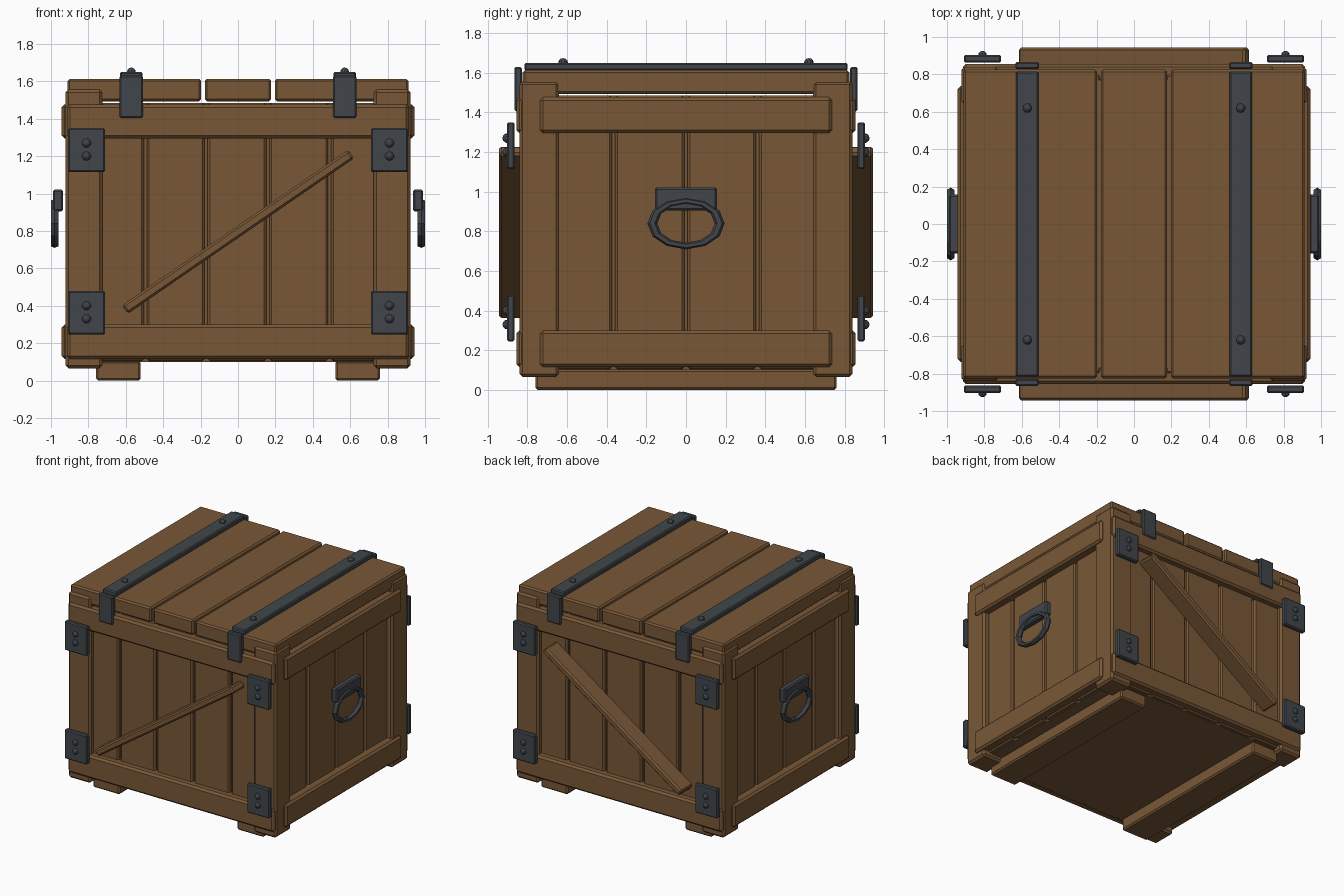
import bpy, bmesh, math
from mathutils import Matrix, Vector

if "Cube" in bpy.data.objects:
    bpy.data.objects.remove(bpy.data.objects["Cube"])


def material(name, rgb):
    m = bpy.data.materials.new(name)
    m.diffuse_color = (*rgb, 1)
    m.use_nodes = True
    m.node_tree.nodes["Principled BSDF"].inputs["Base Color"].default_value = m.diffuse_color
    return m


WOOD = material("brown wood", (0.19, 0.097, 0.038))
METAL = material("dark iron", (0.052, 0.061, 0.069))


def finish(name, bm, mat):
    me = bpy.data.meshes.new(name)
    bmesh.ops.recalc_face_normals(bm, faces=bm.faces)
    bm.to_mesh(me)
    bm.free()
    me.materials.append(mat)
    ob = bpy.data.objects.new(name, me)
    bpy.context.collection.objects.link(ob)
    return ob


def box(name, x, y, z, mat=WOOD, bevel=0.012, tilt=0):
    """Bevelled box from (min, max) ranges, optionally tilted in the xz plane."""
    lo, hi = [Vector(v) for v in zip(x, y, z)]
    bm = bmesh.new()
    bmesh.ops.create_cube(bm, size=1, matrix=Matrix.Diagonal((*(hi - lo), 1)))
    if bevel:
        bmesh.ops.bevel(bm, geom=bm.edges[:], offset=bevel, segments=1,
                        affect='EDGES', profile=0.5)
    m = Matrix.Translation((lo + hi) / 2) @ Matrix.Rotation(-tilt, 4, 'Y')
    bmesh.ops.transform(bm, matrix=m, verts=bm.verts)
    return finish(name, bm, mat)


def span(s, a, b):
    return tuple(sorted((s * a, s * b)))


def rivet(name, pos, direction, height=0.026, r=0.025):
    """Low domed bolt head pointing along direction."""
    bm = bmesh.new()
    bmesh.ops.create_uvsphere(bm, u_segments=10, v_segments=6, radius=r)
    rot = Vector(direction).to_track_quat('Z', 'Y').to_matrix().to_4x4()
    m = Matrix.Translation(pos) @ rot @ Matrix.Diagonal((1, 1, height / r, 1))
    bmesh.ops.transform(bm, matrix=m, verts=bm.verts)
    finish(name, bm, METAL)


def ring(name, center, major=0.17, minor=0.025, n=12, k=6):
    """Oval ring in the yz plane."""
    bm = bmesh.new()
    rows = []
    for i in range(n):
        a = 2 * math.pi * i / n
        row = []
        for j in range(k):
            b = 2 * math.pi * j / k
            rad = major + minor * math.cos(b)
            row.append(bm.verts.new((center[0] + 0.023 * math.sin(b),
                                     center[1] + rad * math.cos(a),
                                     center[2] + 0.67 * rad * math.sin(a))))
        rows.append(row)
    for i in range(n):
        p, q = rows[i], rows[(i + 1) % n]
        for j in range(k):
            bm.faces.new((p[j], q[j], q[(j + 1) % k], p[(j + 1) % k]))
    finish(name, bm, METAL)


def strips(edges, gap):
    return [(a + gap / 2, b - gap / 2) for a, b in zip(edges, edges[1:])]


# Inner body
box("body_core", (-0.84, 0.84), (-0.77, 0.77), (0.10, 1.485), bevel=0)

# Front, back and side wall planks
for s, side in ((-1, "front"), (1, "back")):
    for a, b in strips([-0.82, -0.495, -0.17, 0.16, 0.49, 0.82], 0.016):
        box(side + "_plank", (a, b), span(s, 0.72, 0.80), (0.105, 1.485))
for s, side in ((-1, "left"), (1, "right")):
    for a, b in strips([-0.73, -0.365, 0.0, 0.36, 0.73], 0.016):
        box(side + "_plank", span(s, 0.79, 0.875), (a, b), (0.105, 1.485))

# Lid planks
for a, b in strips([-0.922, -0.187, 0.187, 0.922], 0.02):
    box("lid_plank", (a, b), (-0.825, 0.825), (1.493, 1.613))

for sx in (-1, 1):
    # Skids under the crate
    box("skid", span(sx, 0.52, 0.76), (-0.76, 0.76), (0.0, 0.105))
    # Side rails
    for z in ((0.115, 0.30), (1.295, 1.477)):
        box("side_rail", span(sx, 0.84, 0.943), (-0.737, 0.737), z, bevel=0.016)
    # Corner posts with iron plates and bolts
    for sy in (-1, 1):
        box("corner_post", span(sx, 0.725, 0.922), span(sy, 0.64, 0.84),
            (0.065, 1.557), bevel=0.016)
        for z0 in (0.245, 1.115):
            box("corner_plate", span(sx, 0.71, 0.91), span(sy, 0.864, 0.904),
                (z0, z0 + 0.234), METAL, 0.008)
            for dz in (0.085, 0.155):
                rivet("corner_bolt", (sx * 0.81, sy * 0.9, z0 + dz), (0, sy, 0))
    # Lid straps with bent-down ends and rivets
    box("lid_strap", span(sx, 0.51, 0.632), (-0.815, 0.815), (1.61, 1.65), METAL, 0.008)
    for sy in (-1, 1):
        box("strap_end", span(sx, 0.508, 0.634), span(sy, 0.828, 0.866),
            (1.405, 1.63), METAL, 0.008)
        rivet("strap_rivet", (sx * 0.57, sy * 0.62, 1.648), (0, 0, 1))
    # Handle bracket and ring
    box("handle_bracket", span(sx, 0.935, 0.99), (-0.157, 0.157), (0.905, 1.022),
        METAL, 0.01)
    ring("handle_ring", (sx * 0.98, 0, 0.84))

for sy in (-1, 1):
    # Long rails on front and back
    for z in ((0.115, 0.30), (1.295, 1.477)):
        box("long_rail", (-0.915, 0.915), span(sy, 0.76, 0.856), z, bevel=0.016)
    # Diagonal braces
    box("diagonal_brace", (-0.734, 0.734), span(sy, 0.79, 0.943),
        (0.795 - 0.0275, 0.795 + 0.0275), bevel=0.012, tilt=math.radians(34.5))
